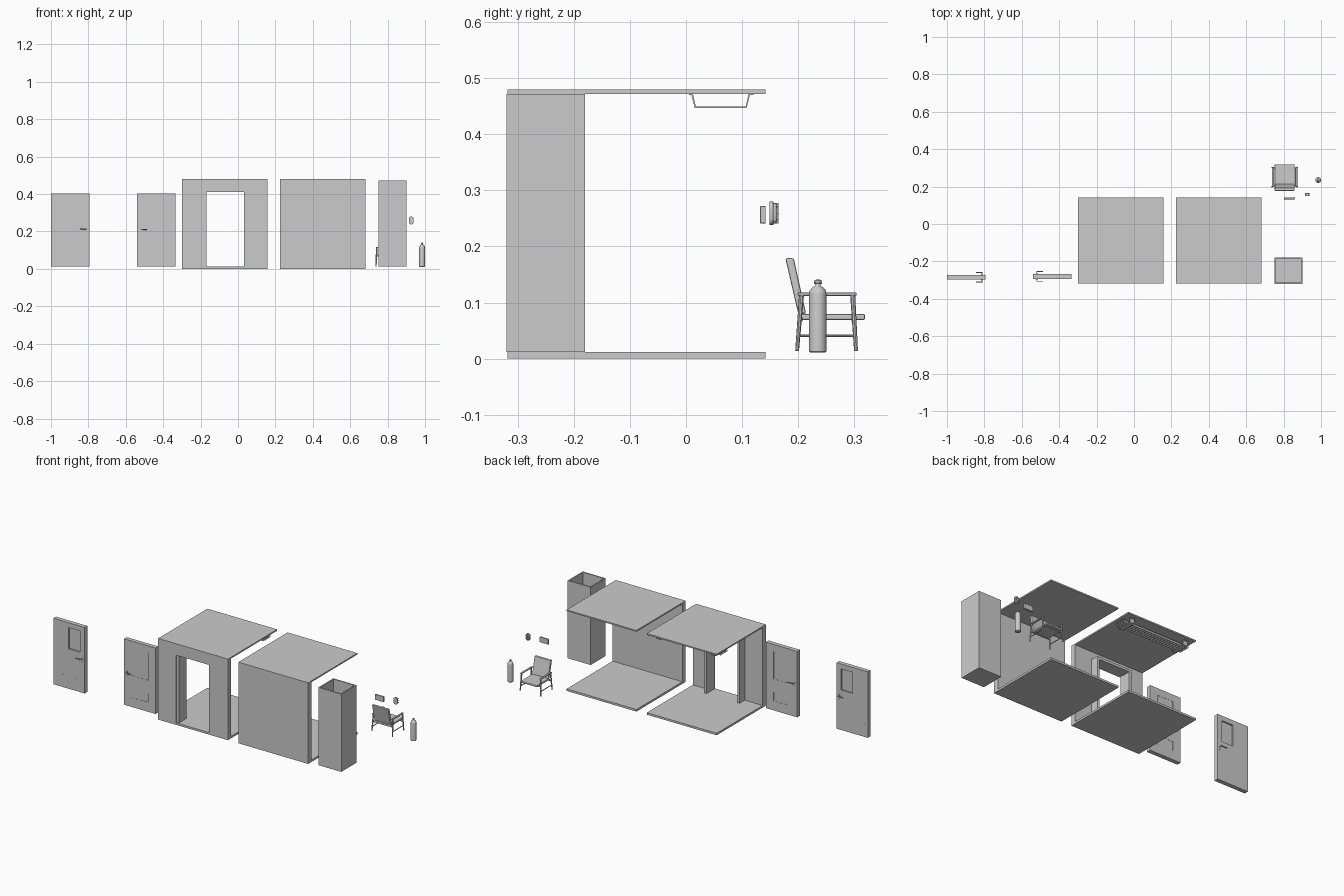
import bpy, bmesh, math
from mathutils import Vector

if "Cube" in bpy.data.objects:
    bpy.data.objects.remove(bpy.data.objects["Cube"])


def finish(name, bm, bevel=0, smooth=False, seg=2):
    bmesh.ops.recalc_face_normals(bm, faces=bm.faces)
    me = bpy.data.meshes.new(name)
    bm.to_mesh(me)
    bm.free()
    ob = bpy.data.objects.new(name, me)
    bpy.context.collection.objects.link(ob)
    if bevel:
        m = ob.modifiers.new("bevel", 'BEVEL')
        m.width, m.segments = bevel, seg
    if smooth:
        bpy.context.view_layer.objects.active = ob
        for o in bpy.context.selected_objects:
            o.select_set(False)
        ob.select_set(True)
        bpy.ops.object.shade_smooth_by_angle(angle=math.radians(40))
    return ob


def box(name, x0, x1, y0, y1, z0, z1, bevel=0):
    bm = bmesh.new()
    bmesh.ops.create_cube(bm, size=1)
    for v in bm.verts:
        v.co = ((x0 + x1) / 2 + v.co.x * (x1 - x0),
                (y0 + y1) / 2 + v.co.y * (y1 - y0),
                (z0 + z1) / 2 + v.co.z * (z1 - z0))
    return finish(name, bm, bevel)


def prism(name, yz, x0, x1, bevel=0):
    # side profile in y,z stretched along x
    bm = bmesh.new()
    f = bm.faces.new([bm.verts.new((x0, y, z)) for y, z in yz])
    r = bmesh.ops.extrude_face_region(bm, geom=[f])
    for v in r['geom']:
        if isinstance(v, bmesh.types.BMVert):
            v.co.x = x1
    return finish(name, bm, bevel)


def rod(name, a, b, r1, r2=None, n=12, caps=True):
    a, b = Vector(a), Vector(b)
    bm = bmesh.new()
    bmesh.ops.create_cone(bm, cap_ends=caps, segments=n, radius1=r1,
                          radius2=r1 if r2 is None else r2, depth=(b - a).length)
    q = (b - a).to_track_quat('Z', 'Y')
    for v in bm.verts:
        v.co = q @ v.co + (a + b) / 2
    return finish(name, bm, smooth=True)


def slab(name, xs, zs, holes, y0, y1):
    # upright panel made from a grid, leaving out the hole cells
    bm = bmesh.new()
    g = [[bm.verts.new((x, y0, z)) for z in zs] for x in xs]
    for i in range(len(xs) - 1):
        for j in range(len(zs) - 1):
            if (i, j) not in holes:
                bm.faces.new((g[i][j], g[i + 1][j], g[i + 1][j + 1], g[i][j + 1]))
    bmesh.ops.delete(bm, geom=[v for v in bm.verts if not v.link_faces], context='VERTS')
    r = bmesh.ops.extrude_face_region(bm, geom=bm.faces[:])
    for v in r['geom']:
        if isinstance(v, bmesh.types.BMVert):
            v.co.y = y1
    return finish(name, bm)


def handle(yc, half, x, z, way):
    # lever, rose and keyhole plate on both faces of a door
    for s in (-1, 1):
        f = yc + s * half
        rod("handle_rose", (x, f, z), (x, f + s * .003, z), .0055, n=20)
        rod("handle_spindle", (x, f, z), (x, f + s * .014, z), .0022)
        rod("handle_lever", (x - way * .002, f + s * .013, z),
            (x + way * .034, f + s * .013, z - .001), .0024)
        rod("key_plate", (x, f, z - .017), (x, f + s * .002, z - .017), .004, n=20)


# Two room modules: floor, ceiling, front wall
for n, x0, x1 in (("door_room", -.30, .157), ("plain_room", .225, .682)):
    box(n + "_floor", x0, x1, -.318, .142, 0, .012)
    box(n + "_ceiling", x0, x1, -.318, .142, .472, .48)
slab("doorway_wall", (-.30, -.183, .033, .157), (.012, .412, .472), {(1, 0)}, -.318, -.288)
box("plain_wall", .225, .682, -.318, -.288, .012, .472)

# Door frame reaching into the room
slab("door_frame", (-.183, -.169, .033, .047), (.012, .410, .424), {(1, 0)}, -.288, -.24)
box("frame_left_lining", -.183, -.169, -.312, -.288, .012, .412)

# Hollow column
bm = bmesh.new()
bmesh.ops.create_cube(bm, size=1)
for v in bm.verts:
    v.co = (.825 + v.co.x * .15, -.25 + v.co.y * .14, .242 + v.co.z * .46)
top = max(bm.faces, key=lambda f: f.calc_center_median().z)
bmesh.ops.inset_region(bm, faces=[top], thickness=.011)
r = bmesh.ops.extrude_discrete_faces(bm, faces=[top])
for v in r['faces'][0].verts:
    v.co.z = .018
finish("column", bm)

# Door with recessed window and kick plates
slab("window_door", (-1, -.9, -.825, -.795), (.014, .25, .375, .404), {(1, 1)}, -.297, -.272)
box("door_window", -.9, -.825, -.289, -.280, .25, .375)
for y in (-.2973, -.2718):
    box("kick_plate", -1, -.795, y, y + .0001, .014, .09)
handle(-.2845, .0125, -.812, .214, -1)

# Panelled door
slab("panel_door", (-.54, -.49, -.385, -.335), (.014, .07, .122, .2, .362, .404),
     {(1, 1), (1, 3)}, -.293, -.268)
for z0, z1 in ((.07, .122), (.2, .362)):
    box("panel_core", -.49, -.385, -.287, -.274, z0, z1)
    for y, s in ((-.287, -1), (-.274, 1)):
        bm = bmesh.new()
        base = [bm.verts.new((x, y, z)) for x, z in
                ((-.488, z0), (-.387, z0), (-.387, z1), (-.488, z1))]
        f = bm.faces.new(base)
        bmesh.ops.inset_region(bm, faces=[f], thickness=.016)
        for v in f.verts:
            v.co.y += s * .005
        finish("raised_panel", bm)
handle(-.2805, .0125, -.52, .212, 1)

# Ceiling pipes in two hanging straps
strap = [(.005, .472), (.005, .470), (.0095, .470), (.0155, .447), (.108, .447), (.114, .470),
         (.120, .470), (.120, .472), (.1115, .472), (.1065, .449), (.0175, .449), (.0125, .472)]
for x in (-.27, .09):
    prism("pipe_strap", strap, x, x + .03)
for i, (y, z) in enumerate([(.033 + k * .0137, .4555) for k in range(5)]
                           + [(.049, .4655), (.075, .4655)]):
    rod("ceiling_pipe", (-.29, y, z), (.147, y, z), .0063, n=14, caps=False)

# Armchair
box("seat", .752, .858, .203, .319, .069, .080, .003)
prism("backrest", [(.200, .08), (.214, .08), (.192, .179), (.177, .179)], .752, .858, .003)
for s in (-1, 1):
    x = .805 + s * .0625
    rod("back_leg", (x + s * .005, .198, .014), (x, .206, .115), .0035, .0045, 8)
    rod("front_leg", (x + s * .005, .303, .014), (x, .297, .115), .0035, .0045, 8)
    box("armrest", x - .0055, x + .0055, .199, .304, .112, .118, .002)
    rod("side_stretcher", (x + s * .002, .200, .041), (x + s * .002, .300, .041), .0025, n=8)
for y in (.205, .298):
    box("seat_rail", .743, .867, y - .003, y + .003, .066, .074)

# Small wall box
box("wall_box", .802, .860, .132, .142, .241, .272, .0015)

# Caged bulkhead lamp
cx, cz = .926, .259


def oval(name, rings, n=28):
    # stacked rounded outlines growing out along y: (y, half width, half height)
    bm = bmesh.new()
    prev = None
    for y, w, h in rings:
        ring = []
        for i in range(n):
            a = 2 * math.pi * (i + .5) / n
            ring.append(bm.verts.new((cx + w * math.cos(a),
                                      y, cz + w * math.sin(a) + (h - w) * (1 if math.sin(a) > 0 else -1))))
        if prev:
            for i in range(n):
                j = (i + 1) % n
                bm.faces.new((prev[i], prev[j], ring[j], ring[i]))
        else:
            bm.faces.new(ring)
        prev = ring
    bm.faces.new(prev)
    finish(name, bm, smooth=True)


oval("lamp_base", [(.149, .013, .021), (.155, .013, .021), (.156, .012, .020)])
oval("lamp_glass", [(.155, .0105, .0185), (.160, .010, .018), (.162, .008, .016)])
for dz in (-.011, 0, .011):
    box("lamp_guard_bar", cx - .011, cx + .011, .156, .1645, cz + dz - .001, cz + dz + .001)
box("lamp_guard_spine", cx - .001, cx + .001, .156, .1645, cz - .018, cz + .018)

# Gas bottle with neck and valve
bm = bmesh.new()
prof = [(0, .011), (.0135, .011), (.0155, .013), (.0155, .115), (.0145, .121), (.011, .126),
        (.006, .129), (.0045, .131), (.0045, .134), (.0055, .135), (.0055, .139), (.003, .141), (0, .141)]
vs = [bm.verts.new((.9845 + r, .235, z)) for r, z in prof]
es = [bm.edges.new(p) for p in zip(vs, vs[1:])]
bmesh.ops.spin(bm, geom=vs + es, cent=(.9845, .235, 0), axis=(0, 0, 1),
               angle=2 * math.pi, steps=28)
bmesh.ops.remove_doubles(bm, verts=bm.verts, dist=1e-5)
finish("gas_bottle", bm, smooth=True)
rod("bottle_valve", (.9845, .228, .136), (.9845, .242, .136), .003)
